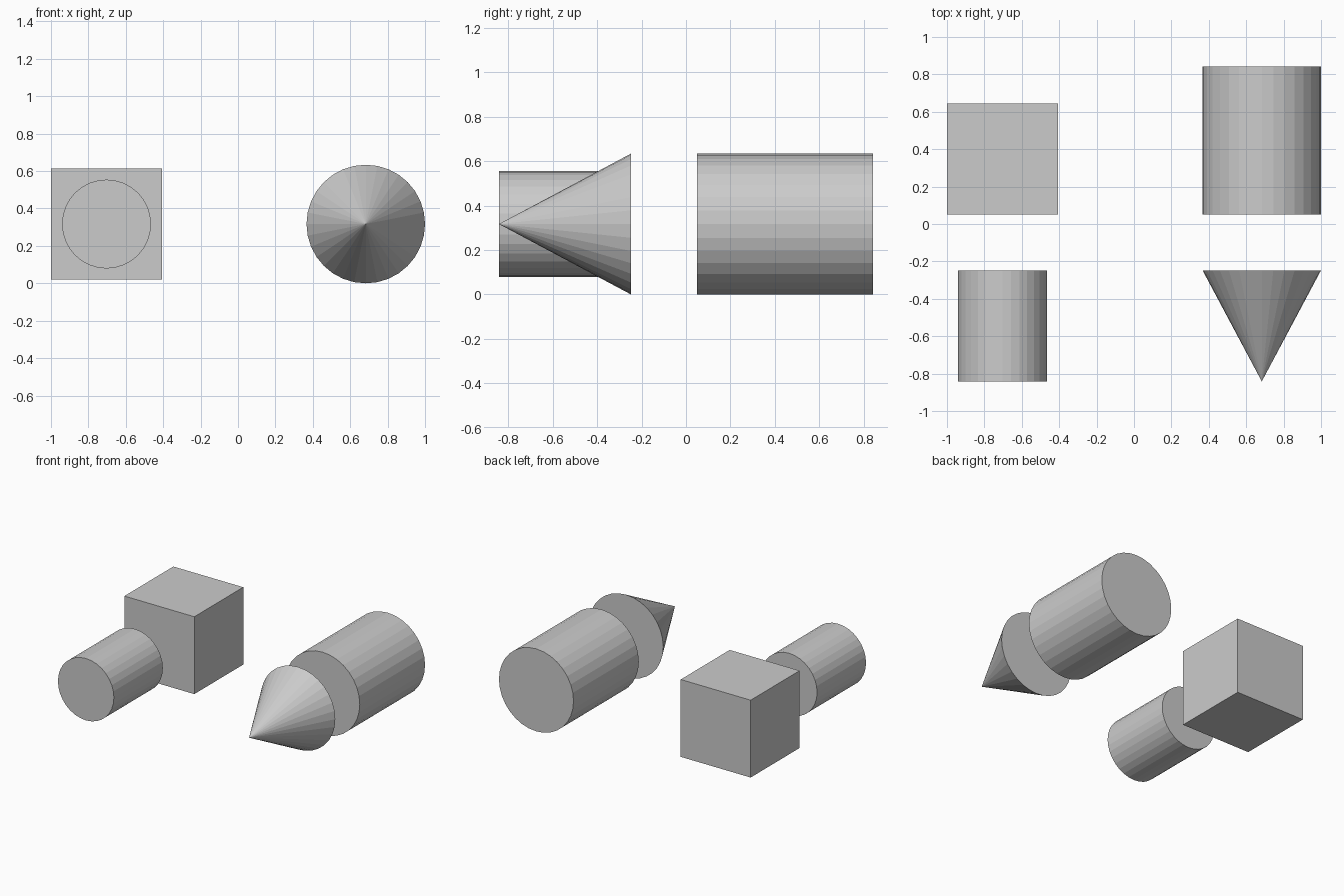
import bpy, math

if "Cube" in bpy.data.objects:
    bpy.data.objects.remove(bpy.data.objects["Cube"])

S = 2 / 5.05            # scale so the overall width is 2
R = 0.8 * S             # large radius, also the height of every axis
LEFT, RIGHT = -1 + 0.75 * S, 1 - R
FRONT, BACK = -2.125 * S, 0.125 * S   # front ends of the two rows
AXIS_Y = (math.pi / 2, 0, 0)          # turns +z towards the front


def round_part(name, x, y, r_back, r_front, length):
    bpy.ops.mesh.primitive_cone_add(
        vertices=32, radius1=r_back, radius2=r_front, depth=length,
        location=(x, y + length / 2, R), rotation=AXIS_Y)
    bpy.context.object.name = name


# front row: small cylinder and cone pointing forward
round_part("small_cylinder", LEFT, FRONT, 0.6 * S, 0.6 * S, 1.5 * S)
round_part("cone", RIGHT, FRONT, R, 0, 1.5 * S)

# back row: cube and large cylinder
bpy.ops.mesh.primitive_cube_add(size=1.5 * S, location=(LEFT, BACK + 0.75 * S, R))
bpy.context.object.name = "cube_block"
round_part("large_cylinder", RIGHT, BACK, R, R, 2 * S)
